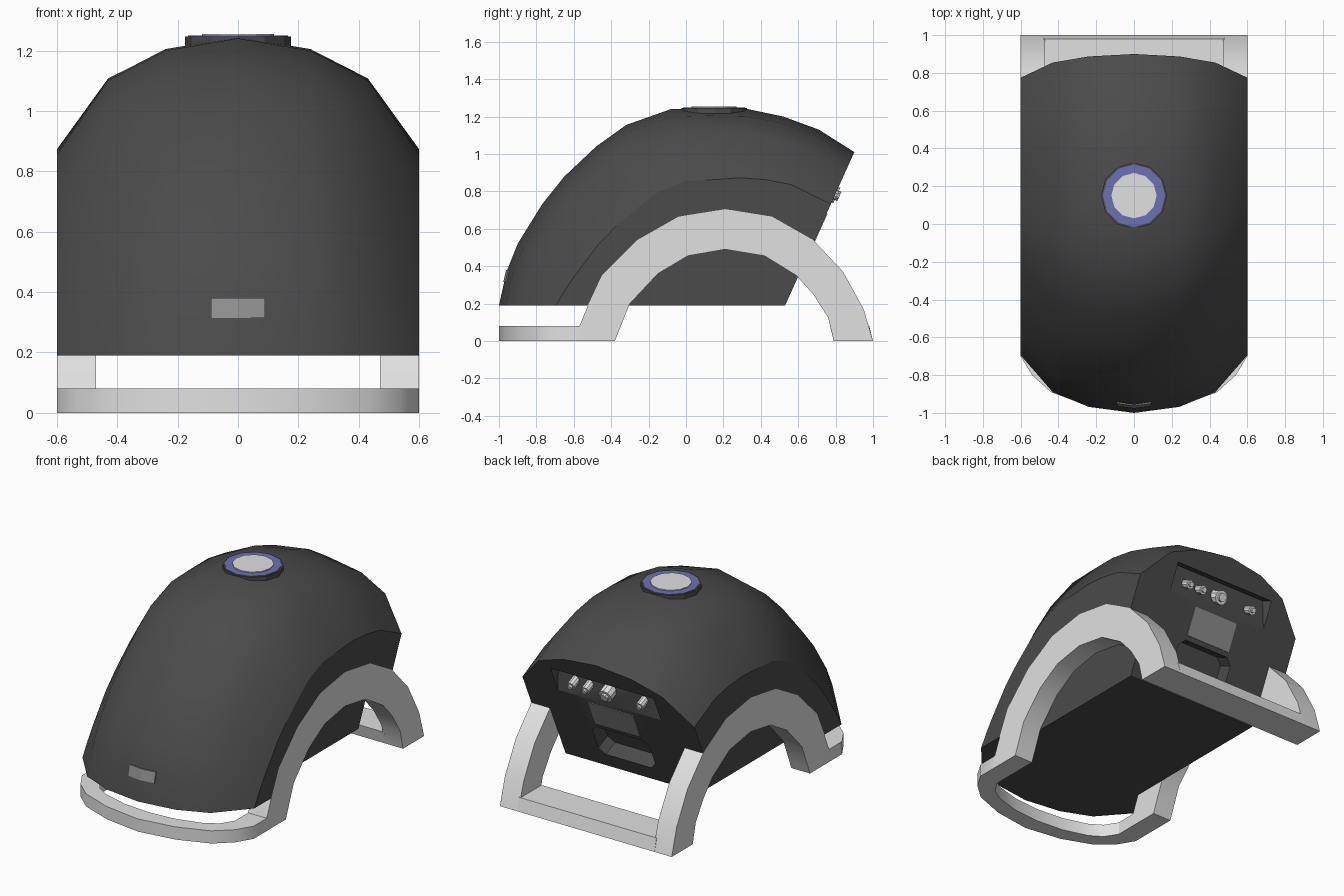
import bpy, bmesh, math
from mathutils import Vector

if "Cube" in bpy.data.objects:
    bpy.data.objects.remove(bpy.data.objects["Cube"])


def material(name, rgb):
    m = bpy.data.materials.new(name)
    m.use_nodes = True
    m.diffuse_color = (*rgb, 1)
    m.node_tree.nodes["Principled BSDF"].inputs["Base Color"].default_value = (*rgb, 1)
    return m


charcoal = material("charcoal", (0.07, 0.07, 0.07))
white = material("off_white", (0.75, 0.75, 0.75))
grey = material("mid_grey", (0.28, 0.28, 0.28))
blue = material("ring_blue", (0.15, 0.17, 0.45))


def smooth(obj, angle=32):
    bpy.ops.object.select_all(action="DESELECT")
    obj.select_set(True)
    bpy.context.view_layer.objects.active = obj
    bpy.ops.object.shade_smooth_by_angle(angle=math.radians(angle))


def loft(name, loops, mat):
    """Skin a row of equal closed loops and cap both ends."""
    bm = bmesh.new()
    rows = [[bm.verts.new(p) for p in loop] for loop in loops]
    n = len(rows[0])
    for a, b in zip(rows, rows[1:]):
        for i in range(n):
            j = (i + 1) % n
            bm.faces.new((a[i], a[j], b[j], b[i]))
    bm.faces.new(rows[0])
    bm.faces.new(rows[-1])
    bmesh.ops.recalc_face_normals(bm, faces=bm.faces)
    mesh = bpy.data.meshes.new(name)
    bm.to_mesh(mesh)
    bm.free()
    mesh.materials.append(mat)
    obj = bpy.data.objects.new(name, mesh)
    bpy.context.collection.objects.link(obj)
    return obj


def extrude_x(name, profile, x0, x1, mat):
    return loft(name, [[(x, y, z) for y, z in profile] for x in (x0, x1)], mat)


def cylinder(name, r, depth, loc, mat, axis=(0, 0, 1), sides=12):
    rot = Vector(axis).to_track_quat("Z", "Y").to_euler()
    bpy.ops.mesh.primitive_cylinder_add(vertices=sides, radius=r, depth=depth,
                                        location=loc, rotation=rot)
    obj = bpy.context.object
    obj.name = name
    obj.data.materials.append(mat)
    return obj


# Sloping rear plane: t runs up it, d goes into the body
corner = Vector((0, 0.53, 0.19))
up = Vector((0, 0.37, 0.82)).normalized()
out = Vector((0, up.z, -up.y))


def rear(x, t, d=0.0):
    return corner + Vector((x, 0, 0)) + up * t - out * d


# Domed body shell: centre profile, offset inwards towards the sides
spine = [Vector(p) for p in (
    (-1, 0.19), (-0.96, 0.37), (-0.9, 0.52), (-0.77, 0.73), (-0.65, 0.88),
    (-0.48, 1.04), (-0.32, 1.155), (-0.08, 1.24), (0.12, 1.245), (0.33, 1.24),
    (0.52, 1.2), (0.71, 1.13), (0.9, 1.01))]


def body_loop(x, drop):
    loop = []
    last = len(spine) - 1
    for i, p in enumerate(spine):
        if i == 0:
            n = Vector((1, 0))
        elif i == last:
            n = Vector((-up.y, -up.z))
        else:
            tan = (spine[i + 1] - spine[i - 1]).normalized()
            n = Vector((tan.y, -tan.x))
        q = p + n * drop * (1 + 0.3 * math.sin(math.pi * i / last))
        loop.append((x, q.x, q.y))
    return loop + [tuple(corner + Vector((x, 0, 0)))]


half = [(0.6, 0.305), (0.43, 0.11), (0.24, 0.032)]
stations = [(-x, d) for x, d in half] + [(0, 0)] + half[::-1]
body = loft("body_shell", [body_loop(x, d) for x, d in stations], charcoal)

# Arch outlines for the side legs
outer = [(-0.59, 0), (-0.57, 0.08), (-0.52, 0.2), (-0.45, 0.35), (-0.26, 0.54),
         (-0.04, 0.665), (0.21, 0.705), (0.46, 0.665), (0.68, 0.54),
         (0.84, 0.37), (0.95, 0.17), (1, 0)]
inner = [(0.79, 0), (0.76, 0.125), (0.68, 0.25), (0.59, 0.35), (0.42, 0.455),
         (0.21, 0.49), (0.01, 0.455), (-0.15, 0.36), (-0.3, 0.2),
         (-0.36, 0.05), (-0.38, 0)]

# Cutters: leg recesses, sensor slot and lower rear pocket
cutters = [extrude_x("leg_cutter", outer, s * 0.47, s * 0.7, charcoal) for s in (-1, 1)]
slot = [(0.57, -0.01), (0.57, 0), (0.75, 0.09), (0.75, -0.01)]
cutters.append(loft("slot_cutter",
                    [[rear(x, t, d) for t, d in slot] for x in (-0.36, 0.36)], charcoal))
pocket = [(-0.2, 0.14), (-0.16, 0.1), (0.16, 0.1), (0.2, 0.14),
          (0.2, 0.29), (0.16, 0.33), (-0.16, 0.33), (-0.2, 0.29)]
cutters.append(loft("pocket_cutter",
                    [[rear(x, t, d) for x, t in pocket] for d in (-0.02, 0.1)], charcoal))
for c in cutters:
    mod = body.modifiers.new(c.name, "BOOLEAN")
    mod.operation = "DIFFERENCE"
    mod.solver = "EXACT"
    mod.object = c
bpy.context.view_layer.update()
deps = bpy.context.evaluated_depsgraph_get()
cut_mesh = bpy.data.meshes.new_from_object(body.evaluated_get(deps))
body.modifiers.clear()
body.data = cut_mesh
for c in cutters:
    bpy.data.objects.remove(c)
smooth(body)

# Side legs
for s, side in ((1, "left"), (-1, "right")):
    smooth(extrude_x(side + "_arch_leg", outer + inner, s * 0.47, s * 0.6, white))

# Rear foot bar
extrude_x("rear_foot_bar", [(0.79, 0), (1, 0), (0.98, 0.08), (0.77, 0.08)],
          -0.48, 0.48, white)

# Curved front foot bar
rim = [(0.6, -0.5), (0.6, -0.7), (0.54, -0.8), (0.44, -0.89), (0.24, -0.965), (0, -1)]
hole = [(0.47, -0.5), (0.47, -0.7), (0.42, -0.78), (0.34, -0.83), (0.18, -0.875), (0, -0.89)]


def mirrored(pts):
    return pts + [(-x, y) for x, y in pts[-2::-1]]


band = mirrored(rim) + mirrored(hole)[::-1]
smooth(loft("front_foot_bar", [[(x, y, z) for x, y in band] for z in (0, 0.08)], white))

# Top button with coloured ring
cylinder("button_collar", 0.175, 0.06, (0, 0.15, 1.216), charcoal)
cylinder("button_ring", 0.165, 0.05, (0, 0.15, 1.224), blue)
cylinder("button_cap", 0.12, 0.05, (0, 0.15, 1.23), white)

# Front badge plate, bent to follow the shell
plate = []
for x, d in ((-0.09, 0.012), (0, 0), (0.09, 0.012)):
    plate.append([(x, y + d - g, z) for y, z, g in (
        (-0.972, 0.315, 0.005), (-0.957, 0.38, 0.005),
        (-0.957, 0.38, -0.004), (-0.972, 0.315, -0.004))])
loft("front_plate", plate, grey)

# Rear plate
plate_edge = [(-0.16, 0.36), (0.16, 0.36), (0.16, 0.54), (-0.16, 0.54)]
loft("rear_plate", [[rear(x, t, d) for x, t in plate_edge] for d in (-0.005, 0.003)], grey)

# Rear sensors
for i, (x, r) in enumerate(((0.24, 0.027), (0.14, 0.027), (0, 0.045), (-0.24, 0.027))):
    cylinder(f"rear_sensor_{i + 1}", r, 0.07, rear(x, 0.65, 0.025), white, out, 10)
    cylinder(f"rear_sensor_tip_{i + 1}", r * 0.6, 0.02, rear(x, 0.65, -0.015), white, out, 10)
